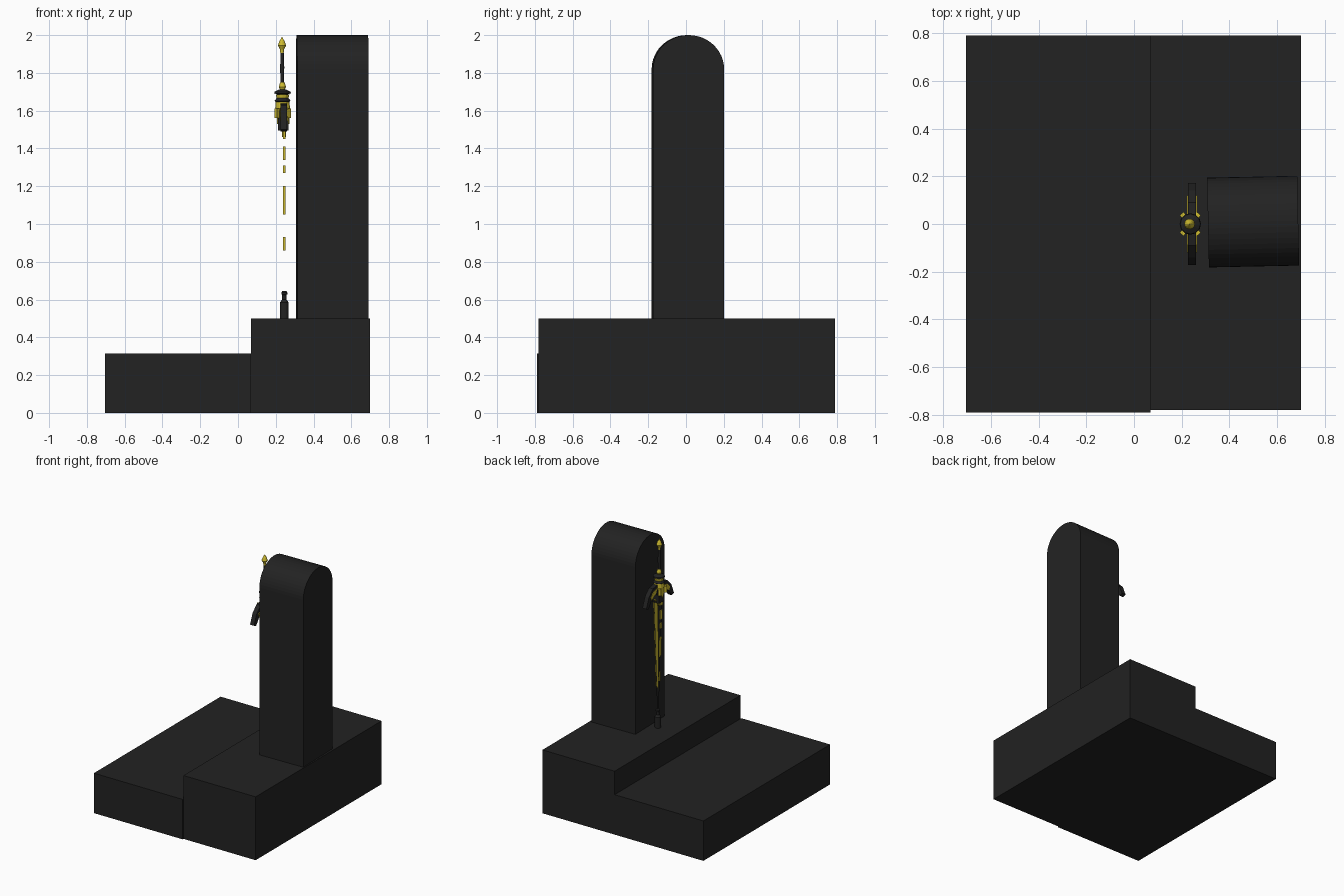
import bpy, bmesh, math
from mathutils import Matrix, Vector

if "Cube" in bpy.data.objects:
    bpy.data.objects.remove(bpy.data.objects["Cube"], do_unlink=True)


def material(name, color):
    m = bpy.data.materials.new(name)
    m.use_nodes = True
    m.diffuse_color = (*color, 1)
    m.node_tree.nodes["Principled BSDF"].inputs["Base Color"].default_value = (*color, 1)
    return m


STONE = material("dark_stone", (0.016, 0.016, 0.016))
GOLD = material("gold", (0.62, 0.5, 0.03))


def finish(name, bm, mat):
    bmesh.ops.recalc_face_normals(bm, faces=bm.faces)
    mesh = bpy.data.meshes.new(name)
    bm.to_mesh(mesh)
    bm.free()
    mesh.materials.append(mat)
    ob = bpy.data.objects.new(name, mesh)
    bpy.context.collection.objects.link(ob)
    return ob


def box(name, lo, hi, mat, turn=0):
    lo, hi = Vector(lo), Vector(hi)
    bm = bmesh.new()
    bmesh.ops.create_cube(bm, size=1)
    bm.transform(Matrix.Translation((lo + hi) / 2) @ Matrix.Rotation(turn, 4, "Z")
                 @ Matrix.Diagonal((*(hi - lo), 1)))
    return finish(name, bm, mat)


def prism(name, outline, x, depth, mat, flip=1):
    """Extrude a (y, z) outline along x; zero depth leaves a flat sheet."""
    bm = bmesh.new()
    face = bm.faces.new([bm.verts.new((x - depth / 2, y * flip, z)) for y, z in outline])
    if depth:
        ext = bmesh.ops.extrude_face_region(bm, geom=[face])
        moved = [v for v in ext["geom"] if isinstance(v, bmesh.types.BMVert)]
        bmesh.ops.translate(bm, verts=moved, vec=(depth, 0, 0))
    return finish(name, bm, mat)


def lathe(name, profile, x, mat, sides=12):
    """Stack rings of (radius, z) around a vertical axis."""
    bm = bmesh.new()
    rings = [[bm.verts.new((x + r * math.cos(a), r * math.sin(a), z))
              for a in (math.tau * i / sides for i in range(sides))] for r, z in profile]
    for a, b in zip(rings, rings[1:]):
        for i in range(sides):
            j = (i + 1) % sides
            bm.faces.new((a[i], a[j], b[j], b[i]))
    bm.faces.new(rings[0])
    bm.faces.new(rings[-1])
    return finish(name, bm, mat)


# Stepped base
box("lower_step", (-0.705, -0.79, 0), (0.07, 0.79, 0.315), STONE)
box("upper_step", (0.07, -0.78, 0), (0.70, 0.79, 0.5), STONE)

# Round-topped pillar, turned very slightly
arch = [(0.188 * math.cos(math.pi * i / 24), 1.82 + 0.18 * math.sin(math.pi * i / 24))
        for i in range(25)]
pillar = prism("pillar", [(-0.188, 0.5), (0.188, 0.5)] + arch, 0, 0.378, STONE)
pillar.location = (0.499, 0.01, 0)
pillar.rotation_euler.z = math.radians(1.2)

# Holder below the sword
lathe("sword_holder", [(0.023, 0.5), (0.023, 0.585), (0.012, 0.6), (0.012, 0.625),
                       (0.016, 0.628), (0.016, 0.638), (0.01, 0.645)], 0.245, STONE)

# Pommel, grip and collars
SX = 0.236
lathe("pommel", [(0.009, 1.905), (0.011, 1.925), (0.022, 1.945), (0.015, 1.965),
                 (0.001, 1.99)], 0.233, GOLD)
lathe("grip", [(0.009, 1.74), (0.011, 1.83), (0.008, 1.91)], 0.234, STONE)
lathe("grip_bead", [(0.01, 1.705), (0.019, 1.725), (0.012, 1.75)], 0.235, GOLD)
lathe("upper_collar", [(0.022, 1.685), (0.045, 1.692), (0.042, 1.70), (0.018, 1.712)],
      SX, STONE)
lathe("collar_band", [(0.03, 1.66), (0.036, 1.685)], SX, GOLD)
lathe("lower_collar", [(0.034, 1.645), (0.043, 1.652), (0.03, 1.668)], SX, STONE)
lathe("hub", [(0.03, 1.59), (0.039, 1.615), (0.036, 1.65)], SX, GOLD)

# Guard centre with four corner claws
box("guard_core", (0.211, -0.035, 1.495), (0.267, 0.035, 1.60), STONE)
for i in range(4):
    a = math.pi / 4 + i * math.pi / 2
    c = Vector((SX + 0.042 * math.cos(a), 0.05 * math.sin(a), 1.587))
    s = Vector((0.01, 0.01, 0.025))
    box(f"guard_claw_{i + 1}", c - s, c + s, GOLD, a)
prism("guard_tip", [(-0.045, 1.52), (0, 1.46), (0.045, 1.52)], 0.243, 0.02, GOLD)
prism("guard_emblem", [(-0.03, 1.59), (0, 1.53), (0.03, 1.59), (0, 1.62)], 0.239, 0.066, GOLD)

# Swept guard wings with gilded edges
wing = [(0.02, 1.64), (0.09, 1.63), (0.14, 1.58), (0.172, 1.50), (0.145, 1.49),
        (0.11, 1.54), (0.06, 1.57), (0.02, 1.56)]
trim = [(0.035, 1.615), (0.085, 1.605), (0.12, 1.57), (0.11, 1.545), (0.06, 1.575)]
for side, flip in (("left", 1), ("right", -1)):
    prism(f"{side}_wing", wing, 0.243, 0.035, STONE, flip)
    prism(f"{side}_wing_trim", trim, 0.243, 0.041, GOLD, flip)


# Flat blade with gilded faces and edge segments
def half_width(z):
    return 0.018 + 0.034 * (z - 0.8) / 0.7


BX = 0.245
prism("blade", [(-0.05, 1.5), (0.05, 1.5), (0.018, 0.8), (0.008, 0.64),
                (-0.008, 0.64), (-0.018, 0.8)], BX, 0, STONE)
for name, dx in (("inner", 0.006), ("outer", -0.006)):
    prism(f"blade_gilding_{name}", [(0.012, 1.5), (half_width(1.5), 1.5),
                                    (half_width(0.83), 0.83), (0.004, 0.8), (0.0, 1.1)],
          BX + dx, 0, GOLD)
for i, (lo, hi) in enumerate(((0.86, 0.93), (1.05, 1.2), (1.27, 1.31), (1.34, 1.41),
                              (1.45, 1.5))):
    a, b = half_width(lo), half_width(hi)
    prism(f"blade_edge_{i + 1}", [(-a, lo), (-b, hi), (-b * 0.45, hi), (-a * 0.45, lo)],
          BX, 0.015, GOLD)
